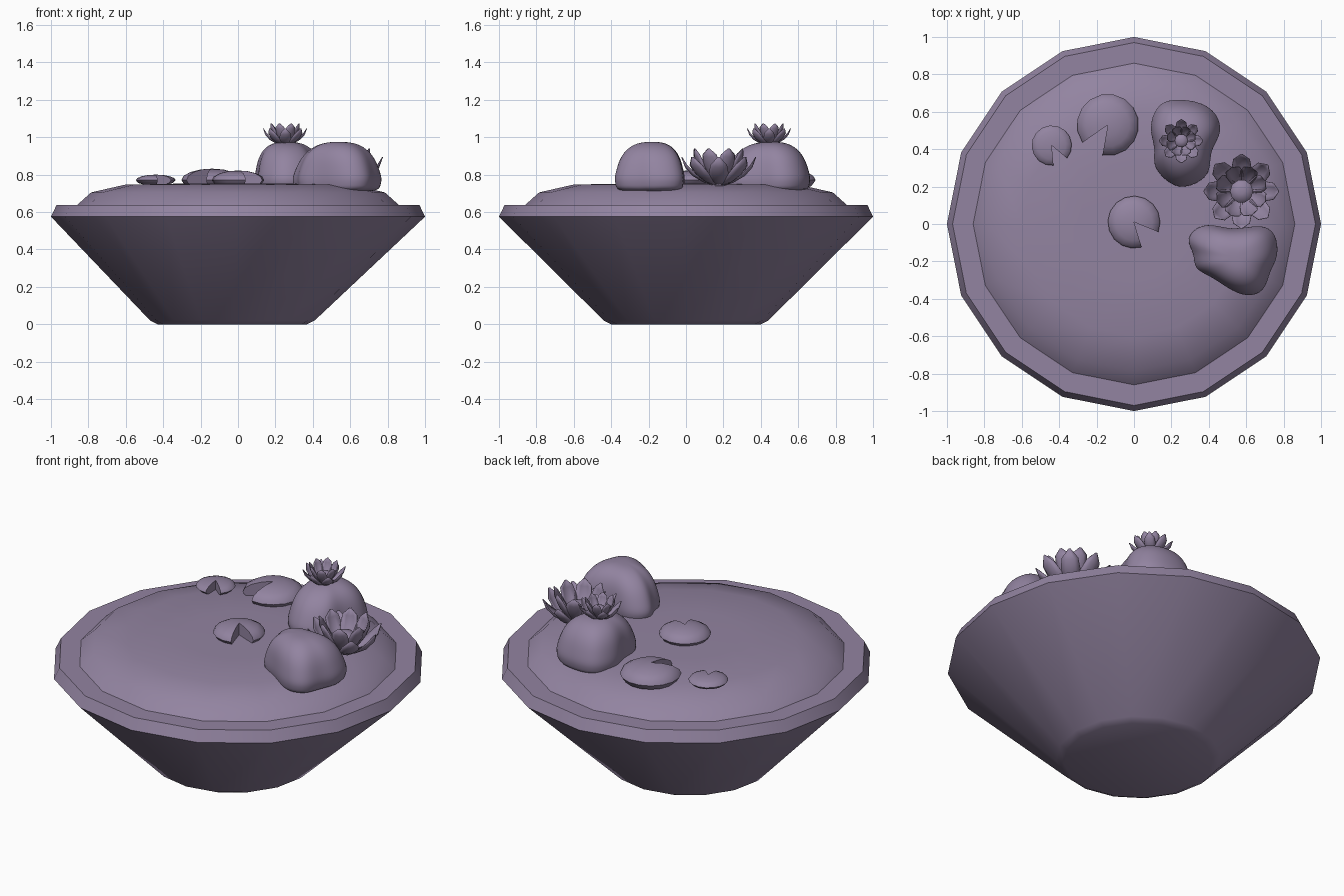
import bpy, bmesh, math
from math import sin, cos, pi, radians

if "Cube" in bpy.data.objects:
    bpy.data.objects.remove(bpy.data.objects["Cube"], do_unlink=True)

COLOR = (0.29, 0.23, 0.355, 1)
mat = bpy.data.materials.new("dusty purple")
mat.use_nodes = True
mat.diffuse_color = COLOR
bsdf = next(n for n in mat.node_tree.nodes if n.type == "BSDF_PRINCIPLED")
bsdf.inputs["Base Color"].default_value = COLOR


def finish(name, bm, angle=30, subsurf=0, recalc=True):
    """Turn a bmesh into a smooth shaded object."""
    if recalc:
        bmesh.ops.recalc_face_normals(bm, faces=bm.faces)
    mesh = bpy.data.meshes.new(name)
    bm.to_mesh(mesh)
    bm.free()
    mesh.materials.append(mat)
    ob = bpy.data.objects.new(name, mesh)
    bpy.context.collection.objects.link(ob)
    bpy.ops.object.select_all(action="DESELECT")
    ob.select_set(True)
    bpy.context.view_layer.objects.active = ob
    bpy.ops.object.shade_smooth_by_angle(angle=radians(angle))
    if subsurf:
        mod = ob.modifiers.new("subdivision", "SUBSURF")
        mod.levels = mod.render_levels = subsurf
    return ob


def loft(bm, rings):
    """Join closed rings of points, capping both ends."""
    loops = [[bm.verts.new(p) for p in ring] for ring in rings]
    n = len(loops[0])
    for a, b in zip(loops, loops[1:]):
        for i in range(n):
            j = (i + 1) % n
            bm.faces.new((a[i], a[j], b[j], b[i]))
    bm.faces.new(loops[0][::-1])
    bm.faces.new(loops[-1])


def turned(name, profile, sides=16):
    """Lathe (radius, height, x shift) steps around z."""
    bm = bmesh.new()
    loft(bm, [[(r * cos(2 * pi * i / sides) + dx, r * sin(2 * pi * i / sides), z)
               for i in range(sides)] for r, z, dx in profile])
    return finish(name, bm)


# Bowl with its bevelled rim, and the domed water
turned("bowl", [(0.40, 0, -0.03), (0.44, 0.02, -0.03), (1, 0.575, 0),
                (0.97, 0.638, 0), (0.86, 0.638, 0)])
turned("water", [(0.85, 0.6, 0), (0.86, 0.638, 0), (0.785, 0.705, 0),
                 (0.6, 0.747, 0), (0.3, 0.752, 0)])


# Lily pads: flattened spheres with a wedge left out
def lily_pad(name, x, y, r, top, start, end, steps=14):
    bm = bmesh.new()
    z0, half = 0.77, top - 0.77
    lats = [-60, -30, 0, 22, 45, 68]
    core_top = bm.verts.new((x, y, top))
    core_low = bm.verts.new((x, y, z0 - half))
    core_mid = bm.verts.new((x, y, z0))
    cols = []
    for i in range(steps + 1):
        a = radians(end + (start + 360 - end) * i / steps)
        cols.append([bm.verts.new((x + r * cos(radians(t)) * cos(a),
                                   y + r * cos(radians(t)) * sin(a),
                                   z0 + half * sin(radians(t)))) for t in lats])
    for a, b in zip(cols, cols[1:]):
        for k in range(len(lats) - 1):
            bm.faces.new((a[k], b[k], b[k + 1], a[k + 1]))
        bm.faces.new((a[-1], b[-1], core_top))
        bm.faces.new((b[0], a[0], core_low))
    for col in (cols[0], cols[-1]):
        bm.faces.new([core_low] + col + [core_top, core_mid])
    finish(name, bm, 35)


lily_pad("front_lily_pad", 0, 0.01, 0.14, 0.822, -73, -22)
lily_pad("large_lily_pad", -0.14, 0.53, 0.165, 0.832, 215, 260)
lily_pad("small_lily_pad", -0.44, 0.42, 0.107, 0.80, -85, -40)


# Rocks: a lobed outline that shrinks and rounds off towards its peak
def rock(name, outline, px, py):
    mean = sum(math.dist(p, (px, py)) for p in outline) / len(outline)
    bm = bmesh.new()
    rings = []
    for z, s, rounding in [(0.70, 0.94, 0), (0.745, 1.0, 0), (0.78, 1.03, 0),
                           (0.83, 0.97, 0.1), (0.89, 0.87, 0.25), (0.94, 0.68, 0.4),
                           (0.97, 0.40, 0.5), (0.975, 0.12, 0.6)]:
        ring = []
        for x, y in outline:
            d = math.dist((x, y), (px, py))
            k = s * ((1 - rounding) + rounding * mean / d)
            ring.append((px + (x - px) * k, py + (y - py) * k, z))
        rings.append(ring)
    loft(bm, rings)
    finish(name, bm, 180, subsurf=2)


rock("back_rock", [(.12, .63), (.2, .67), (.38, .65), (.46, .56), (.46, .47),
                   (.40, .39), (.41, .28), (.34, .22), (.24, .19), (.15, .25),
                   (.1, .33), (.12, .41), (.08, .51)], 0.26, 0.46)
rock("front_rock", [(.28, -.09), (.33, -.02), (.42, 0), (.53, -.04), (.68, 0),
                    (.76, -.05), (.77, -.18), (.72, -.25), (.70, -.36),
                    (.6, -.39), (.5, -.34), (.42, -.28), (.32, -.24),
                    (.33, -.16)], 0.54, -0.18)


# Water lilies: rings of cupped pointed petals around a small centre
def petal(bm, angle, path, width, place):
    spread = [0.25, 0.75, 1.0, 0.85, 0.1]
    rows = []
    for (r, z), s in zip(path, spread):
        row = []
        for side in (-1, -0.5, 0, 0.5, 1):
            w = side * s * width / 2
            lift = 0.016 * side * side * s
            rr = r - lift * 0.6
            row.append(bm.verts.new(place(rr * cos(angle) - w * sin(angle),
                                          rr * sin(angle) + w * cos(angle), z + lift)))
        rows.append(row)
    for a, b in zip(rows, rows[1:]):
        for k in range(4):
            bm.faces.new((a[k], b[k], b[k + 1], a[k + 1]))


def flower(name, x, y, z, size):
    def place(u, v, w):
        return (x + u * size, y + v * size, z + w * size)
    bm = bmesh.new()
    layers = [(8, 0, 0.105, [(.02, 0), (.08, .02), (.14, .055), (.18, .1), (.2, .155)]),
              (8, pi / 8, 0.095, [(.02, .01), (.07, .045), (.11, .1), (.135, .155), (.14, .2)])]
    for count, turn, width, path in layers:
        for i in range(count):
            petal(bm, turn + 2 * pi * i / count, path, width, place)
    ob = finish(name + "_petals", bm, 60)
    thick = ob.modifiers.new("thickness", "SOLIDIFY")
    thick.thickness = 0.003
    bm = bmesh.new()
    loft(bm, [[place(r * cos(pi * i / 5), r * sin(pi * i / 5), h) for i in range(10)]
              for r, h in [(0.03, 0), (0.04, 0.06), (0.062, 0.1), (0.045, 0.12), (0.015, 0.126)]])
    finish(name + "_centre", bm, 40)


flower("large_water_lily", 0.575, 0.175, 0.738, 1.0)
flower("small_water_lily", 0.253, 0.445, 0.956, 0.58)
